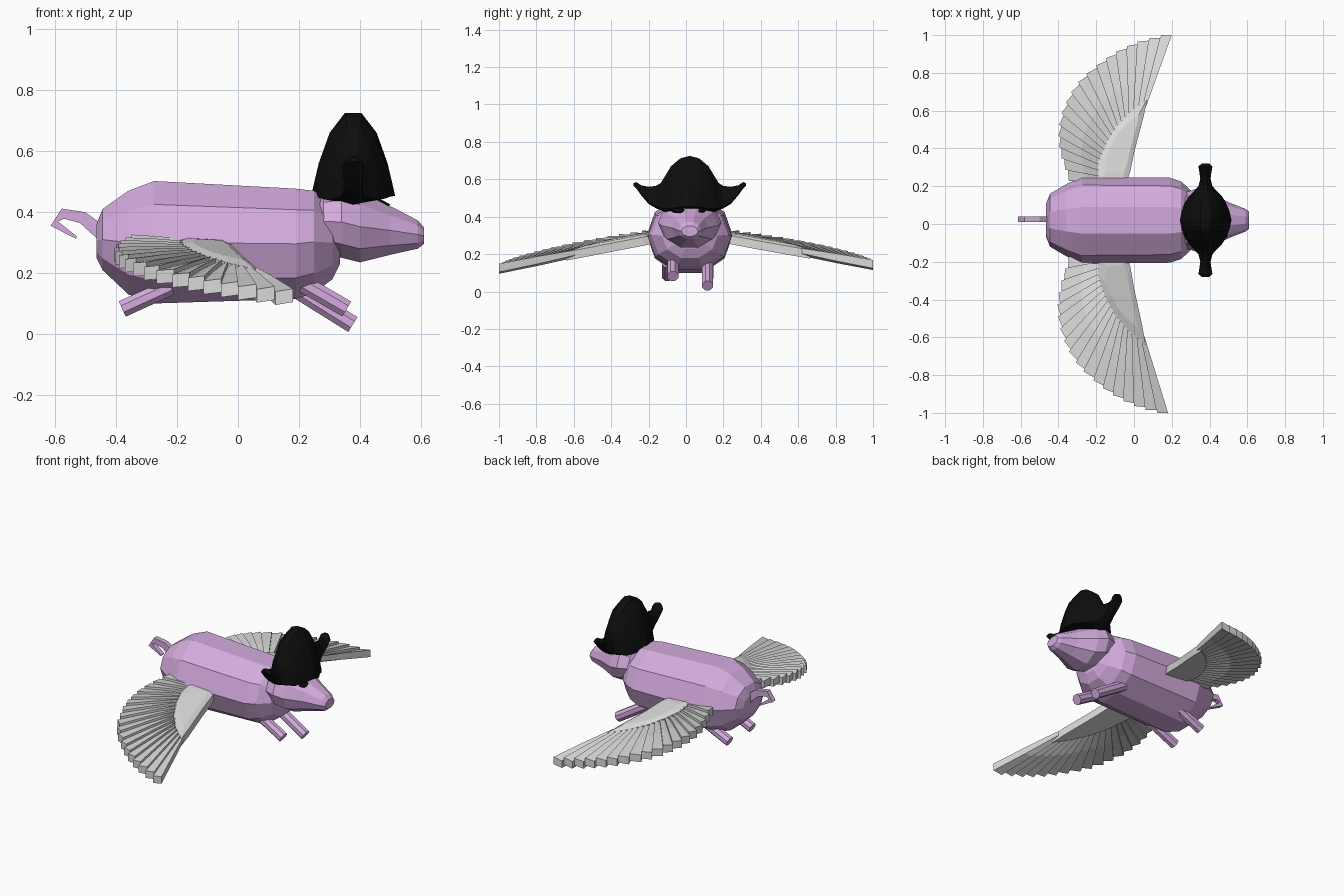
import bpy, bmesh, math
from mathutils import Vector

if "Cube" in bpy.data.objects:
    bpy.data.objects.remove(bpy.data.objects["Cube"])

CY = 0.02  # the animal sits slightly off centre


def material(name, rgb):
    m = bpy.data.materials.new(name)
    m.diffuse_color = (*rgb, 1)
    m.use_nodes = True
    m.node_tree.nodes["Principled BSDF"].inputs["Base Color"].default_value = m.diffuse_color
    return m


PINK = material("pink skin", (0.66, 0.41, 0.73))
WHITE = material("feather white", (0.70, 0.70, 0.70))
BLACK = material("black", (0.004, 0.004, 0.004))


def loft(name, ring_sets, mat):
    """One object from one or more capped lofts; each loft is a list of equal rings."""
    bm = bmesh.new()
    for rings in ring_sets:
        vs = [[bm.verts.new(p) for p in r] for r in rings]
        n = len(vs[0])
        for a, b in zip(vs, vs[1:]):
            for i in range(n):
                j = (i + 1) % n
                bm.faces.new((a[i], a[j], b[j], b[i]))
        bm.faces.new(vs[0][::-1])
        bm.faces.new(vs[-1])
    bmesh.ops.recalc_face_normals(bm, faces=bm.faces)
    me = bpy.data.meshes.new(name)
    bm.to_mesh(me)
    bm.free()
    me.materials.append(mat)
    ob = bpy.data.objects.new(name, me)
    bpy.context.collection.objects.link(ob)
    return ob


def barrel_ring(x, ry, z0, z1, n=10):
    """Ten-sided ring in the yz plane filling the given width and height."""
    k = (z1 - z0) / 2 / math.sin(math.radians(72))
    return [(x, CY + ry * math.cos(2 * math.pi * i / n),
             (z0 + z1) / 2 + k * math.sin(2 * math.pi * i / n)) for i in range(n)]


# Body and head
loft("body", [[barrel_ring(*r) for r in (
    (-0.465, .09, .25, .36), (-0.445, .14, .21, .41), (-0.36, .19, .13, .47),
    (-0.275, .23, .10, .502), (0.19, .225, .115, .477), (0.25, .205, .135, .47),
    (0.31, .15, .18, .42), (0.335, .09, .23, .37))]], PINK)
loft("head", [[barrel_ring(*r) for r in (
    (0.24, .10, .30, .42), (0.28, .15, .27, .47), (0.34, .17, .25, .485),
    (0.40, .15, .235, .47), (0.50, .095, .26, .42), (0.59, .06, .28, .373),
    (0.61, .045, .295, .35))]], PINK)


# Legs
def rod(a, b, r, n=8):
    a, b = Vector(a), Vector(b)
    d = (b - a).normalized()
    u = Vector((0, 1, 0))
    v = d.cross(u)
    return [[c + r * (math.cos(t) * u + math.sin(t) * v)
             for t in (2 * math.pi * (i + .5) / n for i in range(n))] for c in (a, b)]


loft("front_legs", [rod((0.17, -.07, .19), (0.357, -.07, .082), .031),
                    rod((0.17, .115, .16), (0.377, .115, .031), .031)], PINK)
loft("hind_legs", [rod((-0.22, y, .155), (-0.38, y, .082), .03) for y in (-.10, .12)], PINK)

# Curly tail: a flat ribbon along a hook
path = [(-0.44, .325), (-0.51, .382), (-0.575, .395), (-0.603, .362), (-0.53, .316)]
tail = []
for i, (x, z) in enumerate(path):
    a, b = path[max(i - 1, 0)], path[min(i + 1, len(path) - 1)]
    d = Vector((b[0] - a[0], 0, b[1] - a[1])).normalized()
    nrm = Vector((-d.z, 0, d.x)) * (.024, .020, .017, .014, .004)[i]
    c = Vector((x, CY + .005, z))
    w = Vector((0, .015, 0))
    tail.append([c + nrm + w, c + nrm - w, c - nrm - w, c - nrm + w])
loft("tail", [tail], PINK)

# Two-pointed hat, lofted across the head: offset, half width, bottom, top
half = [(0, .138, .43, .725), (.05, .127, .43, .712), (.10, .105, .425, .67),
        (.13, .085, .425, .62), (.155, .06, .435, .58), (.18, .037, .445, .565),
        (.22, .027, .468, .56), (.26, .033, .515, .568), (.285, .037, .55, .585),
        (.30, .02, .565, .58)]
taper = [(1, .08), (.82, .44), (.56, .78), (.2, 1)]


def hat_ring(dy, w, z0, z1):
    side = [(w * s, z0 + (z1 - z0) * t) for s, t in taper]
    pts = side + [(-x, z) for x, z in reversed(side)] + [(0, z0)]
    return [(0.378 + x, CY + dy, z) for x, z in pts]


loft("hat", [[hat_ring(-d, *r) for d, *r in half[:0:-1]] + [hat_ring(*r) for r in half]], BLACK)


# Eye and eye patch: thin plates on the sloping brow
def plate(x, y, z, ry, rl):
    along, nrm = Vector((.88, 0, -.47)), Vector((.47, 0, .88))
    ring = [Vector((x, y, z)) + along * rl * math.cos(t) + Vector((0, ry, 0)) * math.sin(t)
            for t in (2 * math.pi * i / 8 for i in range(8))]
    return [[p - nrm * .004 for p in ring], [p + nrm * .004 for p in ring]]


loft("eye", [plate(0.475, .085, .432, .018, .015)], BLACK)
loft("eye_patch", [plate(0.475, -.045, .434, .036, .025)], BLACK)

# Wings: feather tips and the edge of the shoulder pad, as (x, distance from centre)
TIPS = [(0.18, 1.0), (0.12, .985), (0.06, .97), (0.0, .95), (-0.055, .925), (-0.11, .895),
        (-0.16, .86), (-0.21, .82), (-0.26, .775), (-0.30, .73), (-0.335, .675),
        (-0.36, .62), (-0.38, .56), (-0.39, .50), (-0.392, .44), (-0.385, .38),
        (-0.37, .32), (-0.35, .26), (-0.33, .20)]
PAD = [(0.06, .65), (-0.03, .58), (-0.10, .50), (-0.155, .40), (-0.19, .30), (-0.19, .18)]


def sample(pts, t):
    f = t * (len(pts) - 1)
    i = min(int(f), len(pts) - 2)
    return Vector(pts[i]).lerp(Vector(pts[i + 1]), f - i)


def wing(side, name):
    def at(p, dz=0):
        x, a = p
        z = .28 - .183 * (a - .22) - .08 * (x + .03) + dz
        lift = .02 * max(0, a - .3) / .7 if side > 0 else 0
        y = side * a + .035 * (1 - a)
        return Vector((x + lift, y, z + lift))

    n = len(TIPS) - 1
    feathers = []
    for i in range(n):
        r0, r1 = sample(PAD, i / n), sample(PAD, (i + 1) / n)
        t0, t1 = Vector(TIPS[i]), Vector(TIPS[i + 1])
        core = Vector((0.02, .3))
        r0, r1 = r0.lerp(core, .12), r1.lerp(core, .12)
        t1 = t1 + (t1 - r1).normalized() * .015   # stepped tips
        rings = []
        for p, q, h in ((r0, r1, .014), (r0.lerp(t0, .5), r1.lerp(t1, .5), .02), (t0, t1, .022)):
            # each feather tilts so that it overlaps its neighbour
            rings.append([at(p, h + .006), at(q, h - .008), at(q, -h - .008), at(p, -h + .006)])
        feathers.append(rings)
    loft(name + "_feathers", feathers, WHITE)
    # Shoulder pad with a bevelled top
    outline = [Vector(p) for p in PAD] + [Vector(p) for p in
                                          ((-0.05, .16), (-0.02, .25), (0.0, .36), (0.045, .56))]
    mid = sum(outline, Vector((0, 0))) / len(outline)
    loft(name + "_pad", [[[at(p, -.028) for p in outline], [at(p, .018) for p in outline],
                          [at(p.lerp(mid, .35), .03) for p in outline]]], WHITE)


wing(-1, "right_wing")
wing(1, "left_wing")
